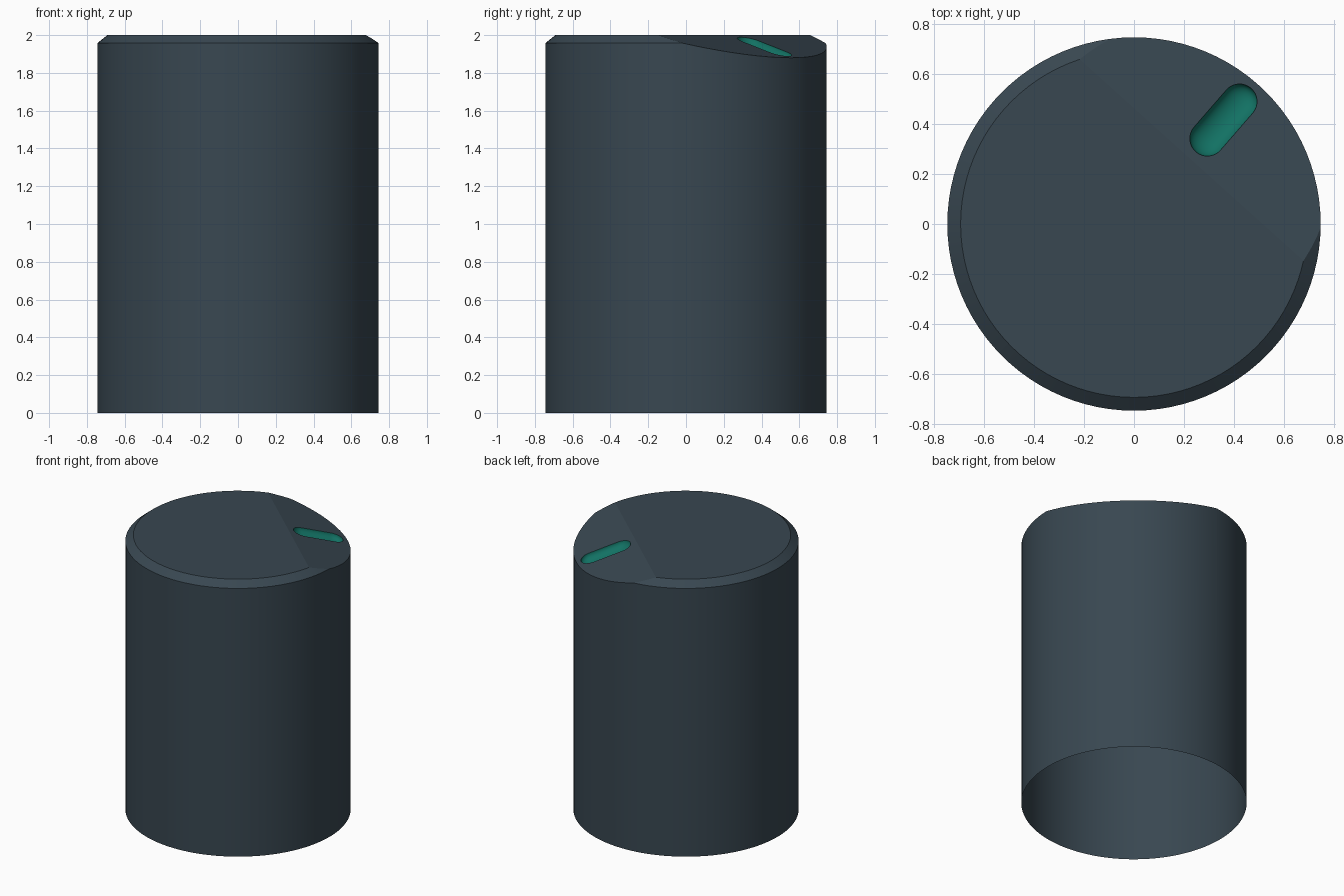
import bpy, bmesh, math
from mathutils import Vector

if "Cube" in bpy.data.objects:
    bpy.data.objects.remove(bpy.data.objects["Cube"])

R, H, SIDES = 0.745, 2.0, 96


def material(name, rgb):
    m = bpy.data.materials.new(name)
    m.diffuse_color = (*rgb, 1)
    m.use_nodes = True
    m.node_tree.nodes["Principled BSDF"].inputs["Base Color"].default_value = m.diffuse_color
    return m


slate = material("dark slate", (0.040, 0.063, 0.082))
teal = material("teal", (0.006, 0.165, 0.125))

bm = bmesh.new()


def ring(r, z):
    return [bm.verts.new((r * math.cos(2 * math.pi * i / SIDES),
                          r * math.sin(2 * math.pi * i / SIDES), z)) for i in range(SIDES)]


def bridge(a, b, mat=0):
    n = len(a)
    for i in range(n):
        f = bm.faces.new((a[i], a[(i + 1) % n], b[(i + 1) % n], b[i]))
        f.material_index = mat


# open-bottomed shell with a chamfered top
rings = [ring(R, 0), ring(R, 1.957), ring(0.692, H)]
bridge(rings[0], rings[1])
bridge(rings[1], rings[2])
bm.faces.new(rings[2])

# sloping facet cut from the back right of the rim
ang = math.radians(48)
out = Vector((math.cos(ang), math.sin(ang), 0))
fold, slope = 0.343, 0.12 / (R - 0.343)
normal = Vector((out.x * slope, out.y * slope, 1)).normalized()
cut = bmesh.ops.bisect_plane(bm, geom=bm.verts[:] + bm.edges[:] + bm.faces[:], dist=1e-6,
                             plane_co=out * fold + Vector((0, 0, H)), plane_no=normal,
                             clear_outer=True)
rim = [e for e in cut["geom_cut"] if isinstance(e, bmesh.types.BMEdge) and e.is_boundary]

# scooped slot in the facet
centre, half, radius, depth = Vector((0.357, 0.415, 0)), 0.098, 0.070, 0.05
sa = math.radians(49)


def slot_ring(r, drop):
    verts = []
    for end in (1, -1):
        for i in range(17):
            a = sa + math.pi * (i / 16 - 0.5) + (0 if end > 0 else math.pi)
            p = centre + end * half * Vector((math.cos(sa), math.sin(sa), 0))
            p += r * Vector((math.cos(a), math.sin(a), 0))
            p.z = H - slope * (p.dot(out) - fold) - drop
            verts.append(bm.verts.new(p))
    return verts


STEPS = 12
loops = [slot_ring(radius * math.cos(t), depth * math.sin(t))
         for t in (math.radians(86) * k / STEPS for k in range(STEPS + 1))]
for a, b in zip(loops, loops[1:]):
    bridge(a, b, 1)
bm.faces.new(loops[-1]).material_index = 1

# facet surface around the slot
lip = [bm.edges.get((loops[0][i], loops[0][(i + 1) % len(loops[0])])) for i in range(len(loops[0]))]
bmesh.ops.triangle_fill(bm, edges=rim + lip, use_beauty=True, normal=normal)
bmesh.ops.recalc_face_normals(bm, faces=bm.faces[:])

mesh = bpy.data.meshes.new("canister")
bm.to_mesh(mesh)
bm.free()
mesh.materials.append(slate)
mesh.materials.append(teal)
body = bpy.data.objects.new("canister", mesh)
bpy.context.collection.objects.link(body)
bpy.context.view_layer.objects.active = body
body.select_set(True)
bpy.ops.object.shade_smooth_by_angle(angle=math.radians(12))
